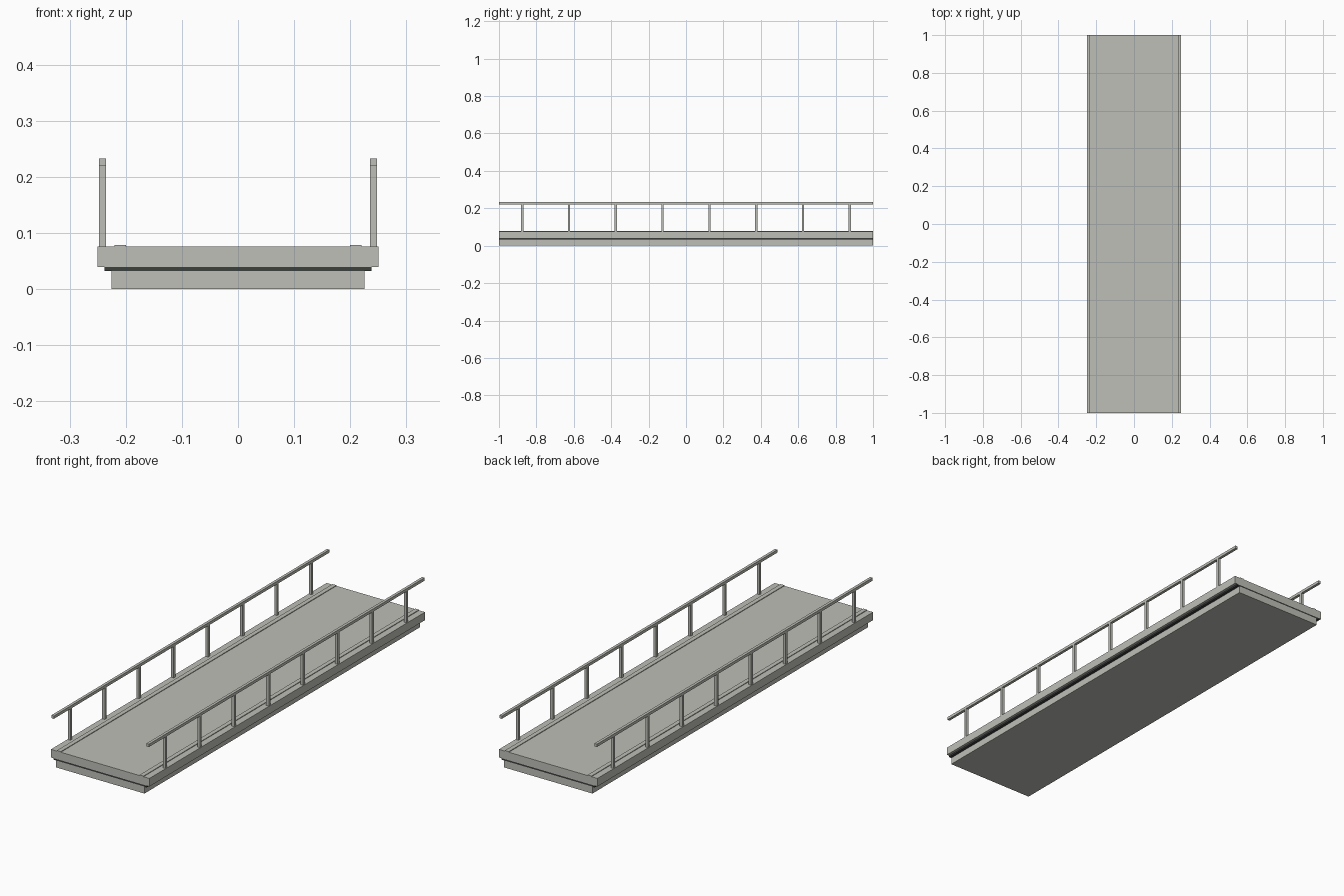
import bpy
import bmesh
from mathutils import Matrix, Vector

default = bpy.data.objects.get("Cube")
if default:
    bpy.data.objects.remove(default, do_unlink=True)


def make_material(name, rgb):
    mat = bpy.data.materials.new(name)
    mat.use_nodes = True
    color = (*rgb, 1.0)
    mat.diffuse_color = color
    mat.node_tree.nodes["Principled BSDF"].inputs["Base Color"].default_value = color
    return mat


concrete = make_material("light warm grey", (0.52, 0.52, 0.48))
joint = make_material("dark grey", (0.045, 0.052, 0.047))


def box(name, x, y, z, mat):
    """Box spanning the (low, high) pairs x, y and z."""
    low, high = (Vector(c) for c in zip(x, y, z))
    place = Matrix.Translation((low + high) / 2) @ Matrix.Diagonal((*(high - low), 1))
    bm = bmesh.new()
    bmesh.ops.create_cube(bm, size=1, matrix=place)
    mesh = bpy.data.meshes.new(name)
    bm.to_mesh(mesh)
    bm.free()
    mesh.materials.append(mat)
    obj = bpy.data.objects.new(name, mesh)
    bpy.context.collection.objects.link(obj)
    return obj


length = (-1, 1)
base_top, deck_bottom, deck_top = 0.032, 0.039, 0.076
rail_bottom, rail_top = 0.22, 0.233

# Layered span: girder, dark joint, deck
box("base_girder", (-0.225, 0.225), length, (0, base_top), concrete)
box("joint_layer", (-0.238, 0.238), length, (base_top, deck_bottom), joint)
box("deck", (-0.25, 0.25), length, (deck_bottom, deck_top), concrete)

post_half = 0.006
for side, sign in (("left", 1), ("right", -1)):
    def across(inner, outer):
        return sorted((sign * inner, sign * outer))

    # Low kerb strip and handrail
    box(f"{side}_kerb", across(0.2, 0.22), length, (deck_top, 0.079), concrete)
    rail_x = across(0.235, 0.248)
    box(f"{side}_handrail", rail_x, length, (rail_bottom, rail_top), concrete)

    # Evenly spaced railing posts
    for i in range(8):
        y = -0.875 + i * 0.25
        box(f"{side}_post_{i + 1}", rail_x, (y - post_half, y + post_half),
            (deck_top, rail_bottom), concrete)
